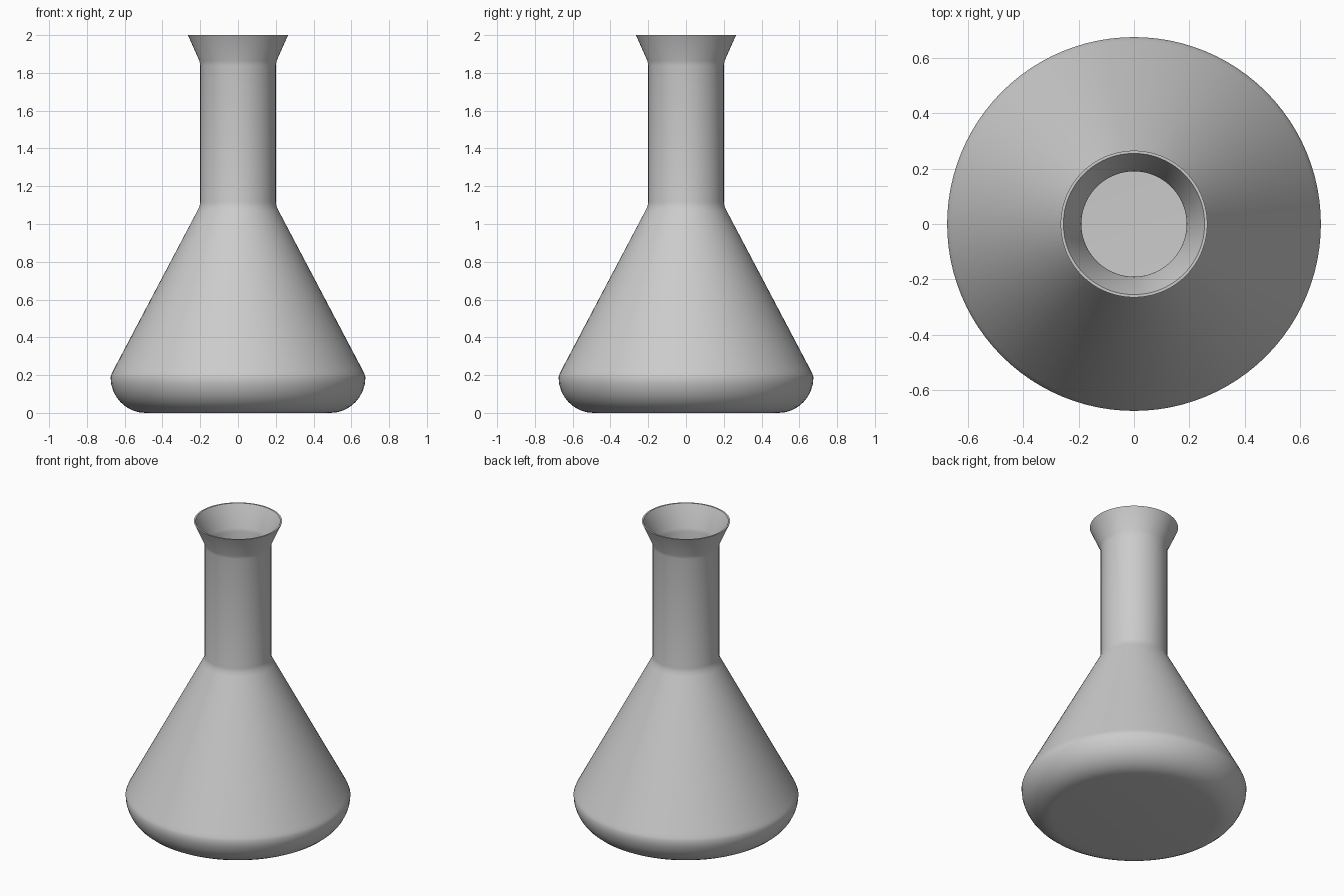
import bpy, bmesh
from math import sin, cos, pi, radians

if "Cube" in bpy.data.objects:
    bpy.data.objects.remove(bpy.data.objects["Cube"])

SEGMENTS = 96
WALL = 0.01


def rounded_base(radius, height, wall):
    """Quarter ellipse from the flat bottom up to the widest point."""
    flat = 0.49
    steps = 8
    return [(flat + (radius - flat - wall) * sin(pi / 2 * i / steps),
             wall + (height - wall) * (1 - cos(pi / 2 * i / steps)))
            for i in range(steps + 1)]


def flask_side(wall):
    """Profile from bottom centre to rim, shrunk inward by the wall."""
    upper = [(0.669, 0.207), (0.66, 0.226),            # shoulder
             (0.215, 1.07), (0.204, 1.093), (0.2, 1.115),   # cone into neck
             (0.2, 1.84), (0.204, 1.863), (0.265, 2.0)]     # neck and flared lip
    return ([(0, wall)] + rounded_base(0.675, 0.19, wall)
            + [(r - wall, z) for r, z in upper])


def lathe(name, profile):
    bm = bmesh.new()
    verts = [bm.verts.new((r, 0, z)) for r, z in profile]
    edges = [bm.edges.new(pair) for pair in zip(verts, verts[1:])]
    bmesh.ops.spin(bm, geom=verts + edges, cent=(0, 0, 0), axis=(0, 0, 1),
                   angle=2 * pi, steps=SEGMENTS)
    bmesh.ops.remove_doubles(bm, verts=bm.verts, dist=0.0002)
    bmesh.ops.recalc_face_normals(bm, faces=bm.faces)
    mesh = bpy.data.meshes.new(name)
    bm.to_mesh(mesh)
    bm.free()
    obj = bpy.data.objects.new(name, mesh)
    bpy.context.collection.objects.link(obj)
    return obj


# Hollow flask: outer wall up, over the rim, inner wall down
flask = lathe("flask", flask_side(0) + flask_side(WALL)[::-1])
bpy.context.view_layer.objects.active = flask
flask.select_set(True)
bpy.ops.object.shade_smooth_by_angle(angle=radians(35))
